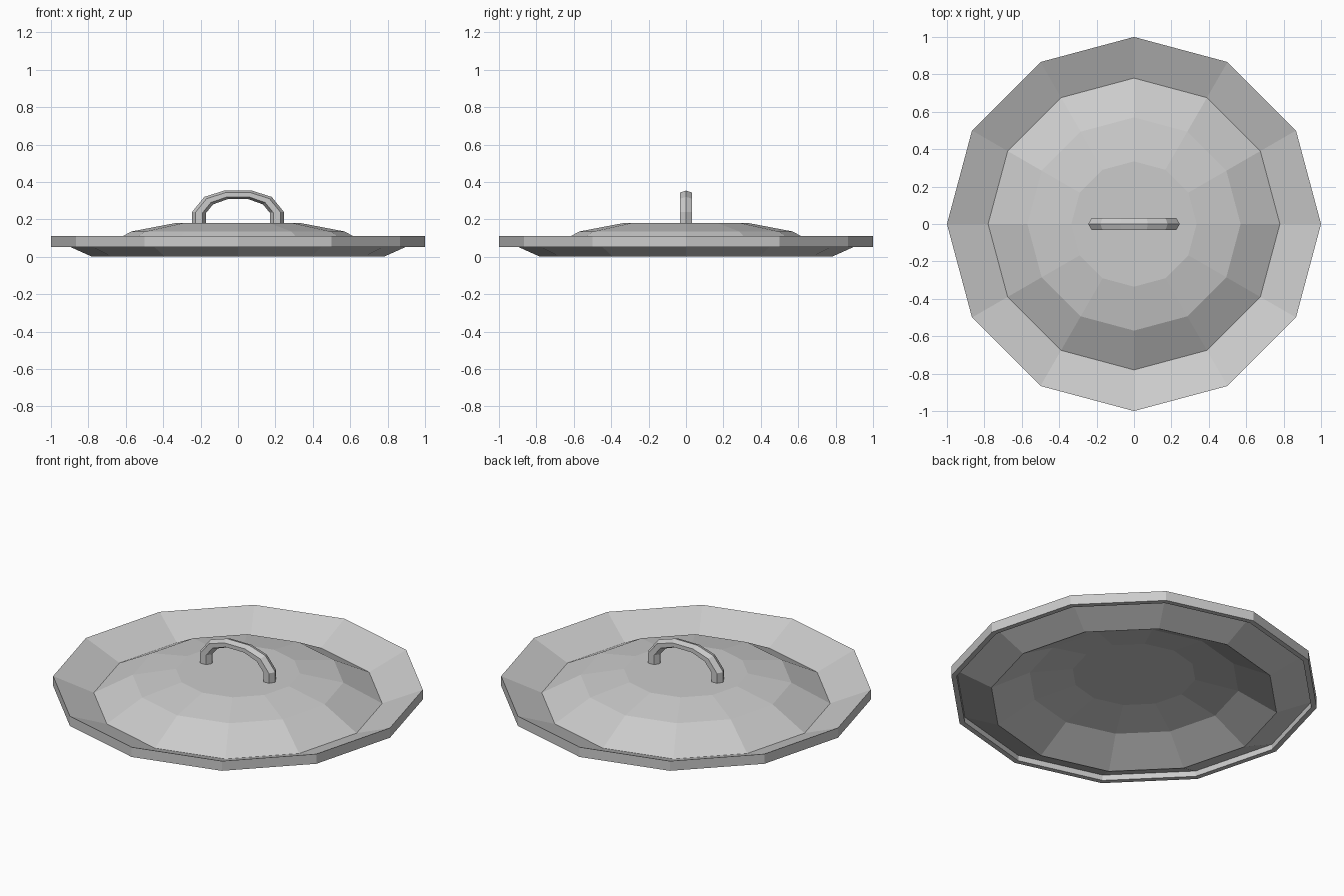
import bpy, bmesh, math
from mathutils import Vector

if "Cube" in bpy.data.objects:
    bpy.data.objects.remove(bpy.data.objects["Cube"])


def finish(name, bm):
    bmesh.ops.recalc_face_normals(bm, faces=bm.faces)
    mesh = bpy.data.meshes.new(name)
    bm.to_mesh(mesh)
    bm.free()
    obj = bpy.data.objects.new(name, mesh)
    bpy.context.collection.objects.link(obj)
    return obj


def bridge(bm, a, b):
    n = len(a)
    for i in range(n):
        bm.faces.new((a[i], a[(i + 1) % n], b[(i + 1) % n], b[i]))


# Lid: thin 12-sided shell with a dome, valley and hanging rim
SIDES = 12
profile = [(0.335, 0.18), (0.57, 0.135), (0.78, 0.02), (1.0, 0.11),
           (1.0, 0.052), (0.97, 0.052), (0.97, 0.085), (0.78, 0.0),
           (0.57, 0.115), (0.335, 0.16)]
bm = bmesh.new()
rings = []
for r, z in profile:
    angles = [math.tau * i / SIDES for i in range(SIDES)]
    rings.append([bm.verts.new((r * math.cos(a), r * math.sin(a), z)) for a in angles])
for a, b in zip(rings, rings[1:]):
    bridge(bm, a, b)
bm.faces.new(rings[0])
bm.faces.new(rings[-1])
finish("lid", bm)

# Handle: hexagonal bar following a flattened arch
half = [((-0.245, 0.175), (-0.17, 0.175)), ((-0.245, 0.24), (-0.17, 0.235)),
        ((-0.18, 0.32), (-0.133, 0.28)), ((-0.073, 0.354), (-0.055, 0.308))]
arch = half + [((-o[0], o[1]), (-i[0], i[1])) for o, i in reversed(half)]
W = 0.032
section = [(0, 0), (0.25, W), (0.75, W), (1, 0), (0.75, -W), (0.25, -W)]
bm = bmesh.new()
loops = []
for (ox, oz), (ix, iz) in arch:
    outer, inner = Vector((ox, 0, oz)), Vector((ix, 0, iz))
    loops.append([bm.verts.new(outer.lerp(inner, t) + Vector((0, y, 0))) for t, y in section])
for a, b in zip(loops, loops[1:]):
    bridge(bm, a, b)
bm.faces.new(loops[0])
bm.faces.new(loops[-1])
finish("handle", bm)
